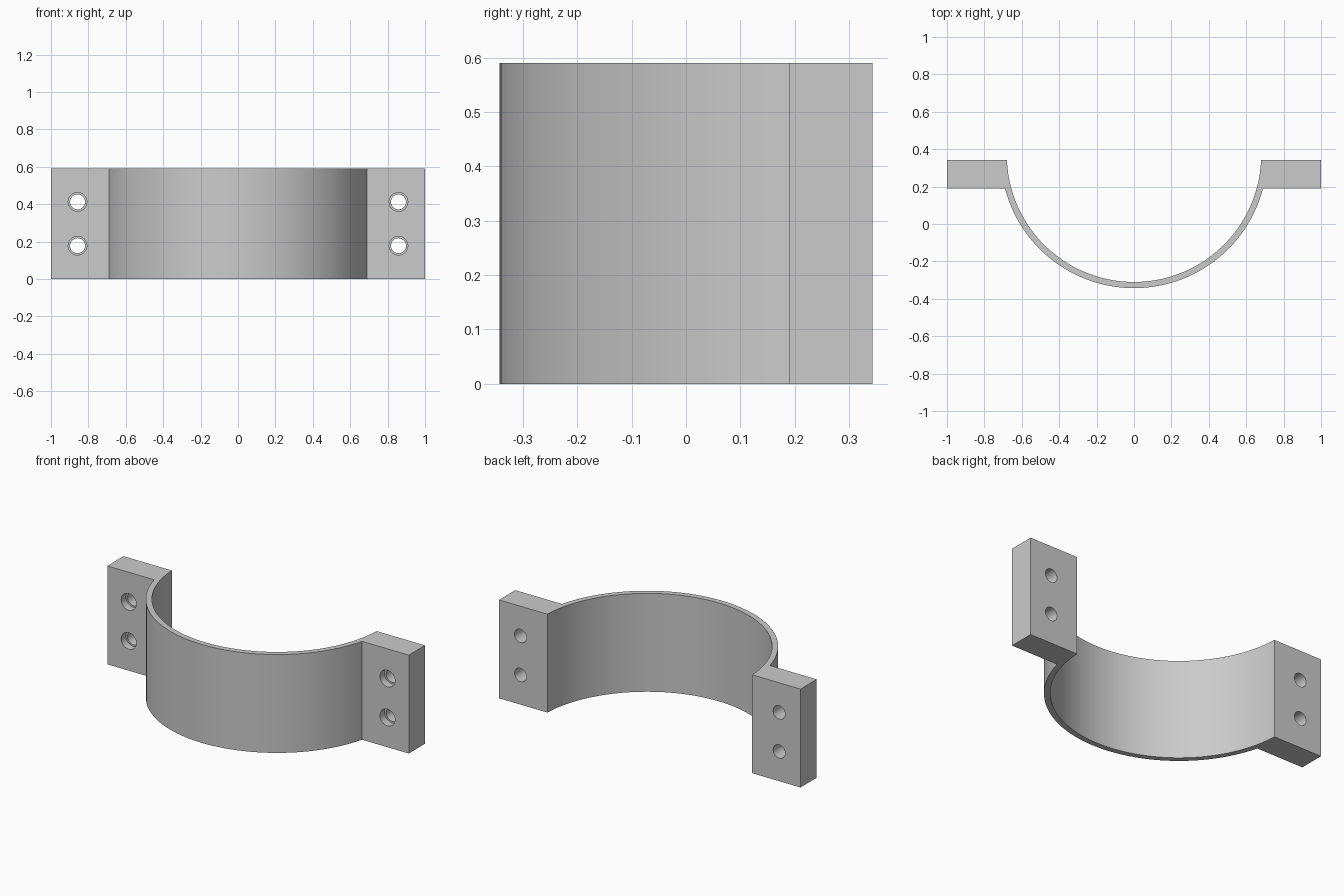
import bpy, bmesh, math
from mathutils import Matrix

if "Cube" in bpy.data.objects:
    bpy.data.objects.remove(bpy.data.objects["Cube"])

H = 0.59                       # height of the strap
CY, RI, RO = 0.37, 0.68, 0.713   # arc centre and radii
Y0, Y1 = 0.19, 0.343           # flange front and back
SEG = 56

grey = bpy.data.materials.new("light grey")
grey.diffuse_color = (0.6, 0.6, 0.6, 1)
grey.use_nodes = True
grey.node_tree.nodes["Principled BSDF"].inputs["Base Color"].default_value = grey.diffuse_color


def arc(r, y_end):
    """Points of the lower arc from left to right, ending at height y_end."""
    a = math.asin((CY - y_end) / r)
    angles = [math.pi + a + (math.pi - 2 * a) * i / SEG for i in range(SEG + 1)]
    return [(r * math.cos(t), CY + r * math.sin(t)) for t in angles]


def make_object(name, bm):
    bmesh.ops.recalc_face_normals(bm, faces=bm.faces[:])
    me = bpy.data.meshes.new(name)
    bm.to_mesh(me)
    bm.free()
    me.materials.append(grey)
    ob = bpy.data.objects.new(name, me)
    bpy.context.collection.objects.link(ob)
    return ob


# half-round strap with both flanges, one extruded outline
outline = arc(RI, Y1) + [(1, Y1), (1, Y0)] + arc(RO, Y0)[::-1] + [(-1, Y0), (-1, Y1)]
bm = bmesh.new()
face = bm.faces.new([bm.verts.new((x, y, 0)) for x, y in outline])
ext = bmesh.ops.extrude_face_region(bm, geom=[face])
bmesh.ops.translate(bm, vec=(0, 0, H),
                    verts=[g for g in ext["geom"] if isinstance(g, bmesh.types.BMVert)])
clamp = make_object("pipe_clamp_half", bm)

# stepped bolt hole cutters: wide at the front, narrow through to the back
bm = bmesh.new()
N = 32
profile = [(0.05, Y0 - 0.05), (0.05, Y0 + 0.045), (0.04, Y0 + 0.045), (0.04, Y1 + 0.05)]
for x in (-0.858, 0.858):
    for z in (0.178, 0.412):
        rings = [[bm.verts.new((x + r * math.cos(2 * math.pi * i / N), y,
                                z + r * math.sin(2 * math.pi * i / N)))
                  for i in range(N)] for r, y in profile]
        for a, b in zip(rings, rings[1:]):
            for i in range(N):
                j = (i + 1) % N
                bm.faces.new((a[i], a[j], b[j], b[i]))
        bm.faces.new(rings[0])
        bm.faces.new(rings[-1])
cutter = make_object("bolt_hole_cutter", bm)

mod = clamp.modifiers.new("bolt holes", "BOOLEAN")
mod.operation = "DIFFERENCE"
mod.solver = "EXACT"
mod.object = cutter
bpy.context.view_layer.objects.active = clamp
clamp.select_set(True)
bpy.ops.object.modifier_apply(modifier=mod.name)
bpy.data.objects.remove(cutter)

# smooth curves, sharp corners
bpy.ops.object.shade_smooth_by_angle(angle=math.radians(20))
